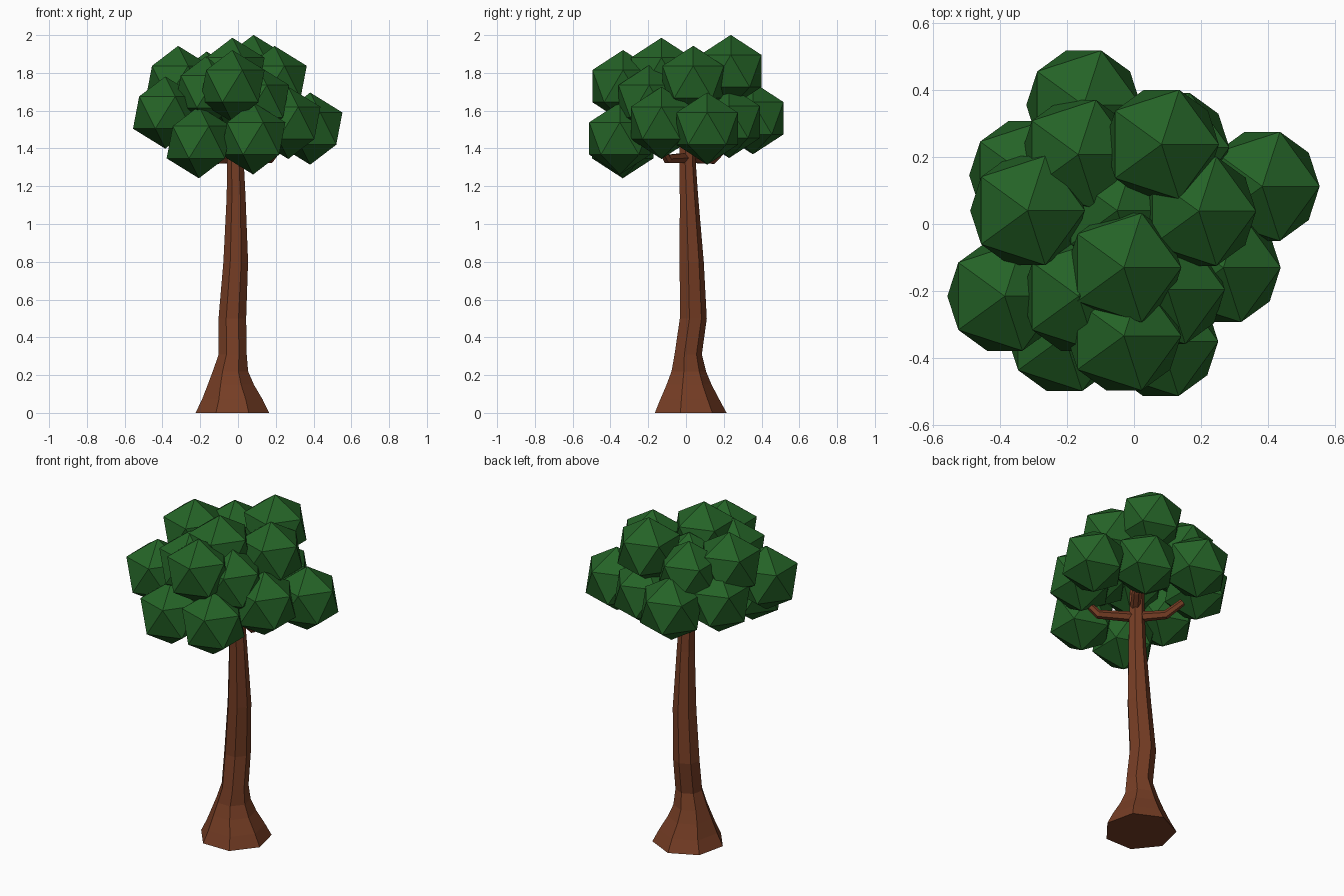
import bpy, bmesh, math
from mathutils import Vector

if "Cube" in bpy.data.objects:
    bpy.data.objects.remove(bpy.data.objects["Cube"])

def material(name, rgb):
    m = bpy.data.materials.new(name)
    m.diffuse_color = (*rgb, 1)
    m.use_nodes = True
    m.node_tree.nodes["Principled BSDF"].inputs["Base Color"].default_value = m.diffuse_color
    return m

bark = material("brown bark", (0.18, 0.047, 0.018))
leaf = material("green leaves", (0.018, 0.125, 0.02))

def finish(bm, name, mat):
    bmesh.ops.recalc_face_normals(bm, faces=bm.faces)
    me = bpy.data.meshes.new(name)
    bm.to_mesh(me)
    bm.free()
    me.materials.append(mat)
    ob = bpy.data.objects.new(name, me)
    bpy.context.collection.objects.link(ob)

def loft(name, rings, mat):
    """Skin a list of point rings and cap both ends."""
    bm = bmesh.new()
    loops = [[bm.verts.new(p) for p in ring] for ring in rings]
    n = len(loops[0])
    for a, b in zip(loops, loops[1:]):
        for i in range(n):
            j = (i + 1) % n
            bm.faces.new((a[i], a[j], b[j], b[i]))
    bm.faces.new(loops[0])
    bm.faces.new(loops[-1])
    finish(bm, name, mat)

# Trunk: seven-sided, flared at the foot, slightly crooked (x, y, z, radius)
trunk = [(-.03, .015, 0, .2), (-.03, .012, .07, .165), (-.038, .01, .15, .125),
         (-.04, .01, .22, .096), (-.028, .008, .31, .076), (-.03, .035, .5, .075),
         (-.012, .027, .8, .067), (-.01, .013, 1.15, .051),
         (-.014, .006, 1.32, .046), (-.014, .006, 1.58, .04)]
loft("trunk", [[(x + r * math.cos(a), y + r * math.sin(a), z)
                for a in (math.pi / 2 + i * math.tau / 7 for i in range(7))]
               for x, y, z, r in trunk], bark)

# Branches: thin six-sided tubes that turn up at the end
def branch(name, pts, r0, r1):
    pts = [Vector(p) for p in pts]
    rings = []
    for k, p in enumerate(pts):
        d = (pts[min(k + 1, len(pts) - 1)] - pts[max(k - 1, 0)]).normalized()
        side = d.cross(Vector((0, 0, 1))).normalized()
        up = side.cross(d)
        r = r0 + (r1 - r0) * k / (len(pts) - 1)
        rings.append([p + r * (math.cos(a) * side + math.sin(a) * up)
                      for a in (i * math.tau / 6 for i in range(6))])
    loft(name, rings, bark)

branch("branch_right", [(-.01, 0, 1.35), (.17, -.1, 1.345), (.23, -.14, 1.42)], .03, .02)
branch("branch_left", [(-.01, 0, 1.35), (-.11, .14, 1.34), (-.17, .21, 1.41)], .03, .02)
branch("branch_back", [(0, .01, 1.4), (.06, .09, 1.44), (.1, .17, 1.5)], .028, .02)

# Crown: equal low-poly leaf clumps
clumps = [(.082, .237, 1.81), (-.03, -.13, 1.795), (-.317, .04, 1.752), (.193, .038, 1.752),
          (-.03, -.333, 1.73), (-.166, .207, 1.722), (-.15, .354, 1.56), (-.32, .145, 1.575),
          (-.385, -.215, 1.59), (-.165, -.215, 1.7), (.1, -.195, 1.65), (-.207, -.335, 1.433),
          (.08, -.35, 1.453), (.266, -.13, 1.535), (.113, .228, 1.54), (.382, .112, 1.505),
          (-.05, .04, 1.68)]
for k, c in enumerate(clumps):
    bm = bmesh.new()
    bmesh.ops.create_icosphere(bm, subdivisions=1, radius=.191)
    bmesh.ops.translate(bm, verts=bm.verts, vec=c)
    finish(bm, f"leaf_clump_{k + 1}", leaf)
